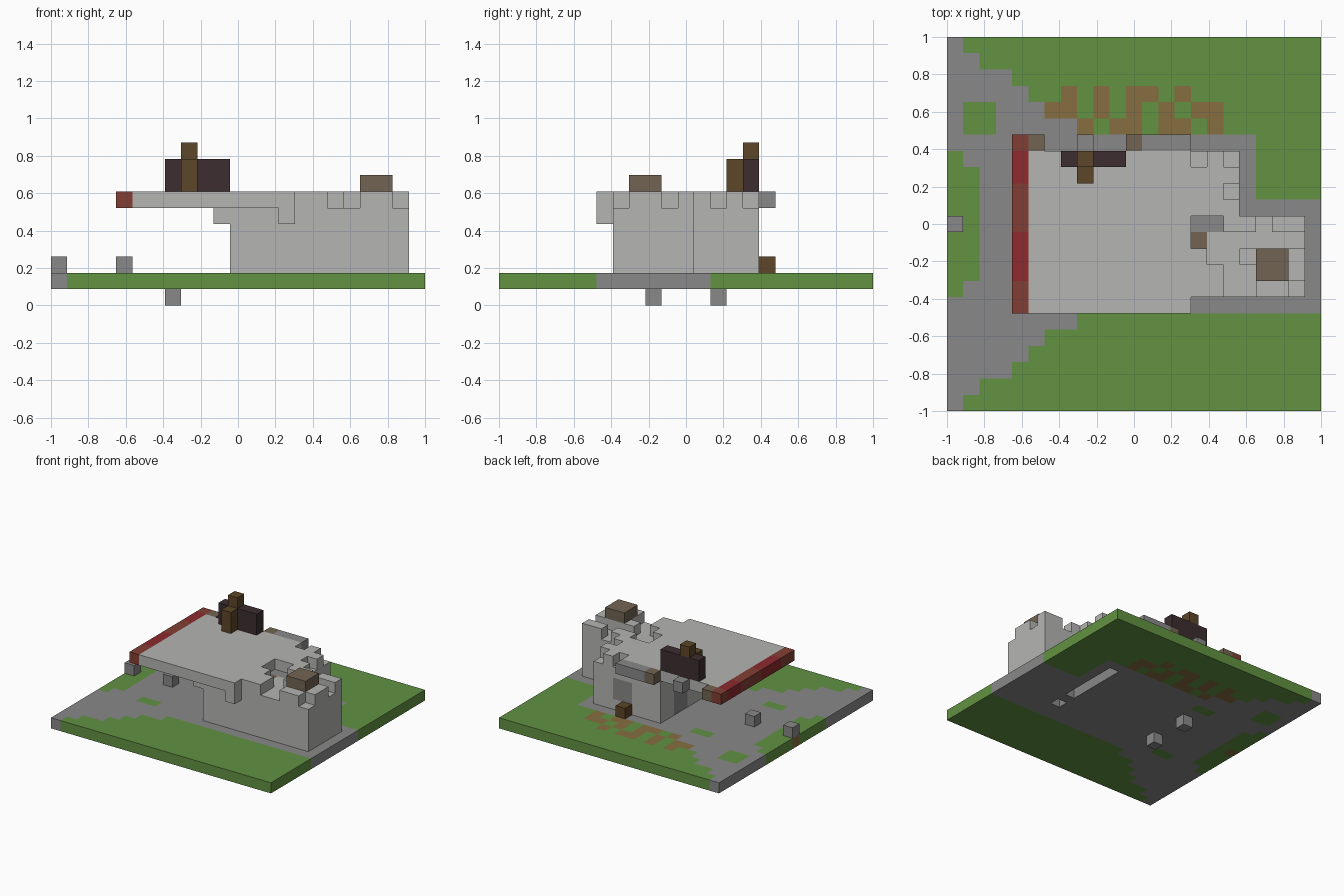
import bpy, bmesh
from mathutils import Vector

cube = bpy.data.objects.get("Cube")
if cube:
    bpy.data.objects.remove(cube, do_unlink=True)

N = 23            # cells along each side of the base
U = 2 / N         # size of one cell


def linear(c):
    c /= 255
    return c / 12.92 if c < 0.04045 else ((c + 0.055) / 1.055) ** 2.4


def material(name, r, g, b):
    m = bpy.data.materials.new(name)
    col = (linear(r), linear(g), linear(b), 1)
    m.use_nodes = True
    m.diffuse_color = col
    m.node_tree.nodes["Principled BSDF"].inputs["Base Color"].default_value = col
    return m


GREEN = material("grass_green", 98, 146, 66)
GREY = material("path_grey", 137, 137, 137)
LIGHT = material("wall_light_grey", 181, 181, 179)
DIRT = material("dirt_brown", 134, 110, 65)
RED = material("trim_red", 142, 42, 46)
RUST = material("trim_rust", 130, 62, 52)
TAN = material("cap_brown", 114, 100, 82)
DARK = material("board_dark", 60, 45, 48)
WOOD = material("post_wood", 92, 70, 40)

AXES = [Vector(v) for v in ((1, 0, 0), (0, 1, 0), (0, 0, 1))]


def block(x, y, z):
    """Cells of a box; each argument is a (start, stop) range."""
    return {(i, j, k) for i in range(*x) for j in range(*y) for k in range(*z)}


def build(name, cells):
    """Turn a {cell: material} dict into one mesh of the exposed faces."""
    bm = bmesh.new()
    mats = []
    for cell, mat in cells.items():
        if mat not in mats:
            mats.append(mat)
        mid = Vector(cell) + Vector((0.5, 0.5, 0.5))
        for a in range(3):
            for s in (-1, 1):
                near = list(cell)
                near[a] += s
                if tuple(near) in cells:
                    continue
                n, p, q = AXES[a] * s / 2, AXES[(a + 1) % 3] / 2, AXES[(a + 2) % 3] / 2
                ring = [mid + n - p - q, mid + n + p - q, mid + n + p + q, mid + n - p + q]
                if s < 0:
                    ring.reverse()
                f = bm.faces.new([bm.verts.new((v - Vector((N / 2, N / 2, 0))) * U) for v in ring])
                f.material_index = mats.index(mat)
    bmesh.ops.remove_doubles(bm, verts=bm.verts, dist=U / 100)
    me = bpy.data.meshes.new(name)
    bm.to_mesh(me)
    bm.free()
    for m in mats:
        me.materials.append(m)
    ob = bpy.data.objects.new(name, me)
    bpy.context.collection.objects.link(ob)


def solid(name, x, y, z, mat):
    build(name, dict.fromkeys(block(x, y, z), mat))


# Ground slab: grass with a path that widens toward the middle
STEPS = (1, 2, 4, 5, 6, 8)
DIRT_X = {19: (7, 9, 11, 12, 14), 18: (6, 7, 9, 11, 13, 15, 16), 17: (8, 10, 11, 13, 14, 16)}


def ground_colour(i, j):
    if (i, j) == (0, 11) or i in DIRT_X.get(j, ()):
        return DIRT
    edge = min(j, N - 1 - j)
    width = STEPS[edge] if edge < 6 else (N if j <= 12 else 19)
    left_lawn = (i == 0 and 7 <= j <= 15) or (i == 1 and 8 <= j <= 14)
    patch = (i in (1, 2) and j in (17, 18)) or (i in (4, 5) and j == 7) or (i in (6, 7) and j == 15)
    return GREEN if i >= width or left_lawn or patch else GREY


ground = {c: ground_colour(c[0], c[1]) for c in block((0, N), (0, N), (1, 2))}
for j in (8, *range(10, 16)):      # slot through the slab
    del ground[(17, j, 1)]
build("ground", ground)

# House and tower walls, with grey door and window cells
house = dict.fromkeys(block((11, 18), (7, 16), (2, 6)) | block((18, 22), (7, 12), (2, 6)), LIGHT)
for c in block((11, 12), (12, 14), (2, 5)) | block((14, 16), (15, 16), (3, 5)):
    house[c] = GREY
for c in block((15, 17), (11, 12), (5, 6)):
    house[c] = GREY
house[(15, 10, 5)] = TAN

# Flat roof with sunken cells beside the tower
roof = block((5, 15), (6, 16), (6, 7)) | block((15, 18), (7, 16), (6, 7))
low = block((15, 17), (11, 12), (6, 7)) | block((16, 18), (9, 11), (6, 7))
low |= {(15, 10, 6), (17, 7, 6), (17, 8, 6), (15, 15, 6), (17, 15, 6), (17, 13, 6)}
house.update(dict.fromkeys(roof - low, LIGHT))

# Tower battlements and raised centre
merlons = block((19, 21), (7, 10), (6, 7)) | block((21, 22), (8, 10), (6, 7))
merlons |= {(21, 11, 6), (20, 11, 6), (18, 11, 6), (18, 9, 6)}
house.update(dict.fromkeys(merlons, LIGHT))

# Brackets under the roof
house[(14, 6, 5)] = LIGHT
house[(10, 7, 5)] = LIGHT
build("house", house)
solid("tower_cap", (19, 21), (8, 10), (7, 8), TAN)

# Red trim on the free end of the roof
trim = {c: RED if c[1] in (8, 9, 10, 14, 15) else RUST for c in block((4, 5), (6, 17), (6, 7))}
build("roof_trim", trim)

# Ledge along the back of the roof
solid("back_ledge", (12, 15), (16, 17), (6, 7), GREY)
solid("ledge_stone", (8, 9), (16, 17), (6, 7), GREY)
for name, i in (("ledge_block_inner", 11), ("ledge_block_outer", 5)):
    solid(name, (i, i + 1), (16, 17), (6, 7), TAN)

# Board and post on the roof
board = dict.fromkeys(block((7, 11), (15, 16), (7, 9)), DARK)
build("roof_board", board)
solid("board_post", (8, 9), (14, 15), (7, 9), WOOD)
solid("board_post_top", (8, 9), (15, 16), (9, 10), WOOD)

# Loose blocks on and under the ground
solid("back_crate", (14, 15), (16, 17), (2, 3), WOOD)
for name, i in (("path_stone_outer", 0), ("path_stone_inner", 4)):
    solid(name, (i, i + 1), (11, 12), (2, 3), GREY)
for name, j in (("foot_front", 9), ("foot_back", 13)):
    solid(name, (7, 8), (j, j + 1), (0, 1), GREY)
